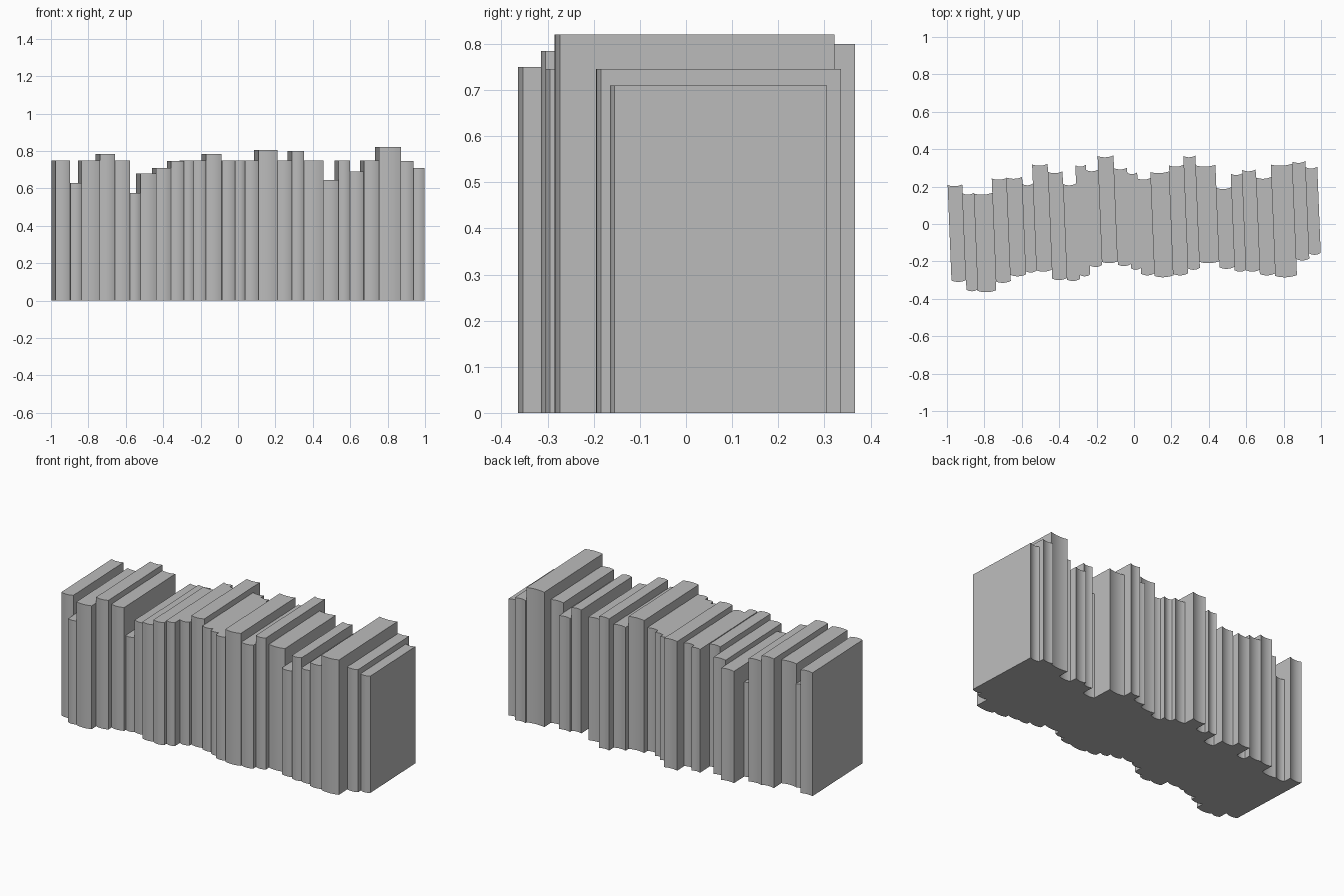
import bpy, bmesh, math

if "Cube" in bpy.data.objects:
    bpy.data.objects.remove(bpy.data.objects["Cube"], do_unlink=True)

LEAN = 0.04          # shared turn of the books about the vertical axis
BULGE = 0.009        # how far the spine rounds out
HOLLOW = 0.008       # how far the page edge curves in
SEGMENTS = 8
ROW_END = 0.992

# One row per book: left edge, spine position, page edge position, height
BOOKS = [
    (-.988, -.31, .21, .75), (-.91, -.36, .165, .63), (-.85, -.365, .165, .75),
    (-.751, -.315, .245, .785), (-.671, -.28, .25, .75), (-.588, -.26, .215, .575),
    (-.532, -.255, .32, .68), (-.449, -.3, .28, .71), (-.371, -.305, .215, .745),
    (-.301, -.28, .315, .75), (-.245, -.23, .29, .75), (-.18, -.21, .365, .785),
    (-.095, -.225, .3, .75), (-.025, -.245, .275, .75), (.028, -.275, .245, .75),
    (.098, -.285, .28, .805), (.2, -.275, .315, .75), (.278, -.245, .365, .8),
    (.343, -.21, .315, .75), (.448, -.24, .195, .645), (.528, -.255, .27, .75),
    (.59, -.255, .29, .69), (.662, -.275, .25, .75), (.744, -.285, .32, .82),
    (.86, -.195, .335, .745), (.93, -.165, .305, .71),
]

grey = bpy.data.materials.new("plain grey")
grey.use_nodes = True
colour = (0.5, 0.5, 0.5, 1)
grey.diffuse_color = colour
grey.node_tree.nodes["Principled BSDF"].inputs["Base Color"].default_value = colour


def footprint(width, front, back):
    """Outline with a rounded spine and a hollow page edge, counter-clockwise."""
    steps = [2 * i / SEGMENTS - 1 for i in range(SEGMENTS + 1)]
    spine = [(t * width / 2, front + BULGE * t * t) for t in steps]
    pages = [(-t * width / 2, back - HOLLOW * (1 - t * t)) for t in steps]
    return spine + pages


def make_book(name, centre, width, front, back, height):
    bm = bmesh.new()
    base = bm.faces.new([bm.verts.new((x, y, 0)) for x, y in footprint(width, front, back)])
    top = bmesh.ops.extrude_face_region(bm, geom=[base], use_keep_orig=True)["geom"]
    bmesh.ops.translate(bm, vec=(0, 0, height),
                        verts=[v for v in top if isinstance(v, bmesh.types.BMVert)])
    bmesh.ops.recalc_face_normals(bm, faces=bm.faces)
    mesh = bpy.data.meshes.new(name)
    bm.to_mesh(mesh)
    bm.free()
    mesh.materials.append(grey)
    book = bpy.data.objects.new(name, mesh)
    book.location.x = centre
    book.rotation_euler.z = LEAN
    bpy.context.collection.objects.link(book)
    return book


# Row of books, each reaching to the next one's left edge
bpy.ops.object.select_all(action="DESELECT")
edges = [b[0] for b in BOOKS] + [ROW_END]
for i, (left, front, back, height) in enumerate(BOOKS):
    right = edges[i + 1]
    book = make_book(f"book_{i + 1}", (left + right) / 2, right - left, front, back, height)
    book.select_set(True)
    bpy.context.view_layer.objects.active = book
bpy.ops.object.shade_smooth_by_angle(angle=math.radians(25))
